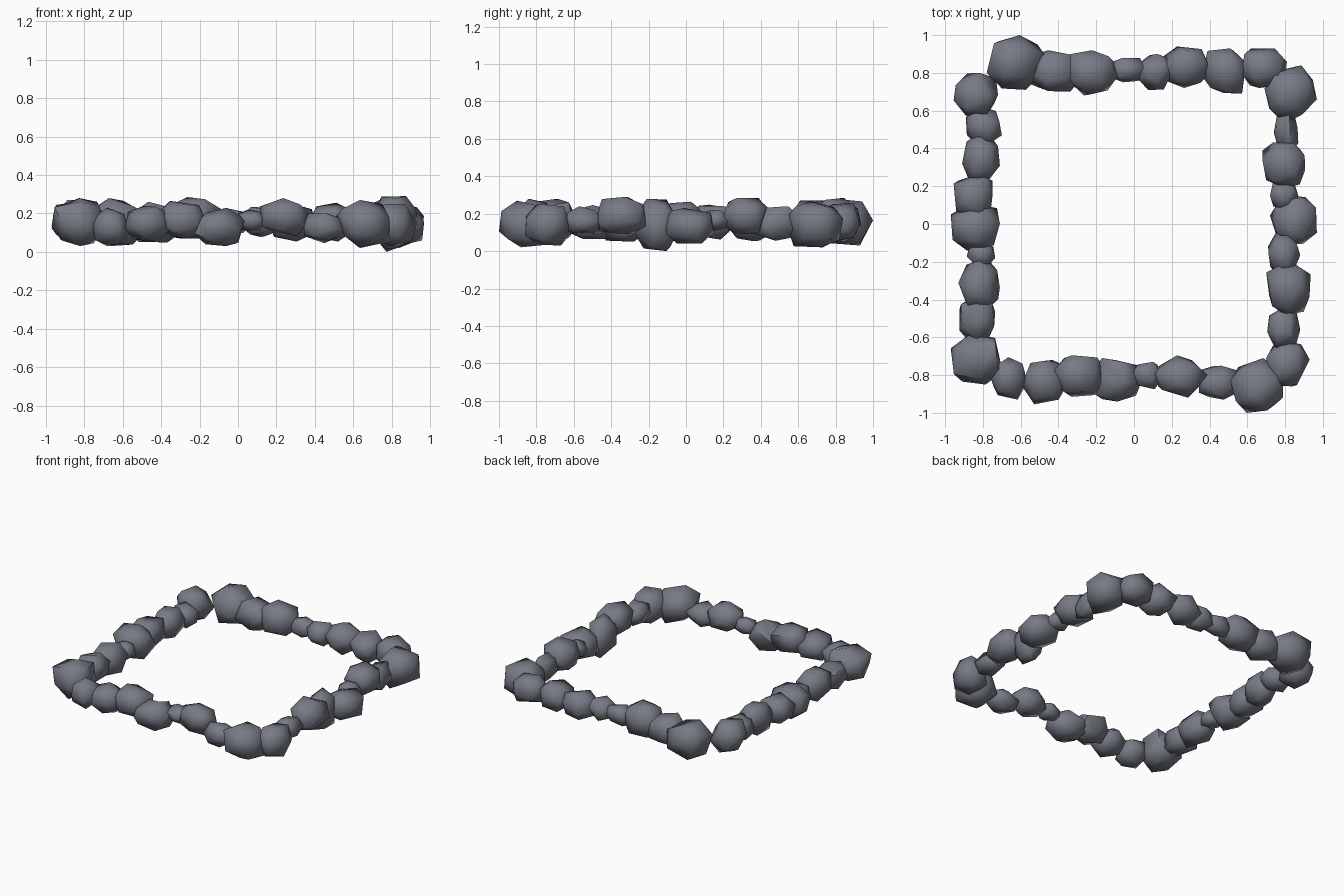
import bpy, bmesh, math, random
from mathutils import Vector, Euler

if "Cube" in bpy.data.objects:
    bpy.data.objects.remove(bpy.data.objects["Cube"])

random.seed(11)
stone = bpy.data.materials.new("slate grey")
stone.diffuse_color = (0.185, 0.197, 0.235, 1)
stone.use_nodes = True
stone.node_tree.nodes["Principled BSDF"].inputs["Base Color"].default_value = stone.diffuse_color


def rock(name, lo, hi):
    """Chunky convex boulder that exactly fills the box lo..hi."""
    n = 16
    spin = Euler([random.uniform(0, 6.28) for _ in range(3)]).to_matrix()
    pts = []
    for i in range(n):
        z = 1 - (2 * i + 1) / n
        r, a = math.sqrt(1 - z * z), i * 2.39996
        p = spin @ Vector((r * math.cos(a), r * math.sin(a), z))
        # swell slightly towards the box corners
        p = Vector([math.copysign(abs(c) ** .85, c) for c in p])
        pts.append(p + Vector([random.uniform(-.1, .1) for _ in range(3)]))
    mn = [min(p[k] for p in pts) for k in range(3)]
    mx = [max(p[k] for p in pts) for k in range(3)]
    bm = bmesh.new()
    for p in pts:
        bm.verts.new([lo[k] + (p[k] - mn[k]) / (mx[k] - mn[k]) * (hi[k] - lo[k]) for k in range(3)])
    bmesh.ops.convex_hull(bm, input=bm.verts[:])
    loose = [v for v in bm.verts if not v.link_faces]
    bmesh.ops.delete(bm, geom=loose, context='VERTS')
    # merge nearly flat neighbours into broad facets
    bmesh.ops.dissolve_limit(bm, angle_limit=math.radians(14), verts=bm.verts[:], edges=bm.edges[:])
    bmesh.ops.recalc_face_normals(bm, faces=bm.faces[:])
    me = bpy.data.meshes.new(name)
    bm.to_mesh(me)
    bm.free()
    me.materials.append(stone)
    ob = bpy.data.objects.new(name, me)
    bpy.context.collection.objects.link(ob)
    bpy.ops.object.select_all(action='DESELECT')
    ob.select_set(True)
    bpy.context.view_layer.objects.active = ob
    bpy.ops.object.shade_smooth_by_angle(angle=math.radians(65))


def row(name, axis, sign, stones):
    """Stones: start, end along the side; inner, outer distance; optional bottom, top."""
    last = len(stones) - 1
    for i, (a0, a1, d0, d1, *z) in enumerate(stones):
        if not z:
            h = min(.26, .45 * (a1 - a0 + d1 - d0))
            z = (.155 - h / 2, .155 + h / 2)
        c0, c1 = sorted((sign * d0, sign * d1))
        if 0 < i < last:  # let neighbours press into each other
            a0, a1 = a0 - .012, a1 + .012
        if axis == 'x':
            lo, hi = (a0, c0, z[0]), (a1, c1, z[1])
        else:
            lo, hi = (c0, a0, z[0]), (c1, a1, z[1])
        rock(f"{name}_rock_{i + 1}", lo, hi)


row("front", 'x', -1, [
    (.51, .79, .71, 1.0, .02, .27), (.355, .545, .75, .93, .045, .20),
    (.125, .375, .695, .92, .08, .28), (.01, .135, .73, .875, .11, .22),
    (-.215, .025, .71, .94, .03, .23), (-.41, -.18, .695, .915, .07, .265),
    (-.575, -.37, .72, .955, .05, .24), (-.76, -.565, .705, .93, .03, .23)])

row("right", 'y', 1, [
    (.53, .84, .69, .968, .02, .27), (.39, .59, .74, .87, .055, .24),
    (.20, .42, .68, .905, .09, .285), (.09, .21, .72, .87, .11, .22),
    (-.10, .14, .72, .968, .04, .23), (-.27, -.05, .71, .88, .0, .28),
    (-.47, -.22, .70, .935, .09, .29), (-.645, -.445, .705, .88, .09, .24),
    (-.86, -.615, .70, .93, .03, .25)])

row("back", 'x', 1, [
    (-.78, -.47, .71, 1.0, .03, .28), (-.54, -.29, .70, .92), (-.36, -.10, .68, .92, .07, .285),
    (-.12, .05, .75, .88), (.03, .19, .71, .90), (.17, .40, .72, .94),
    (.37, .58, .69, .93), (.57, .81, .72, .93)])

row("left", 'y', -1, [
    (-.85, -.58, .695, .97, .03, .28), (-.615, -.40, .735, .925), (-.44, -.195, .71, .93),
    (-.215, -.095, .735, .885), (-.13, .095, .71, .97), (.04, .25, .75, .955),
    (.21, .465, .71, .91), (.44, .61, .70, .89), (.57, .80, .72, .955, .04, .27)])
